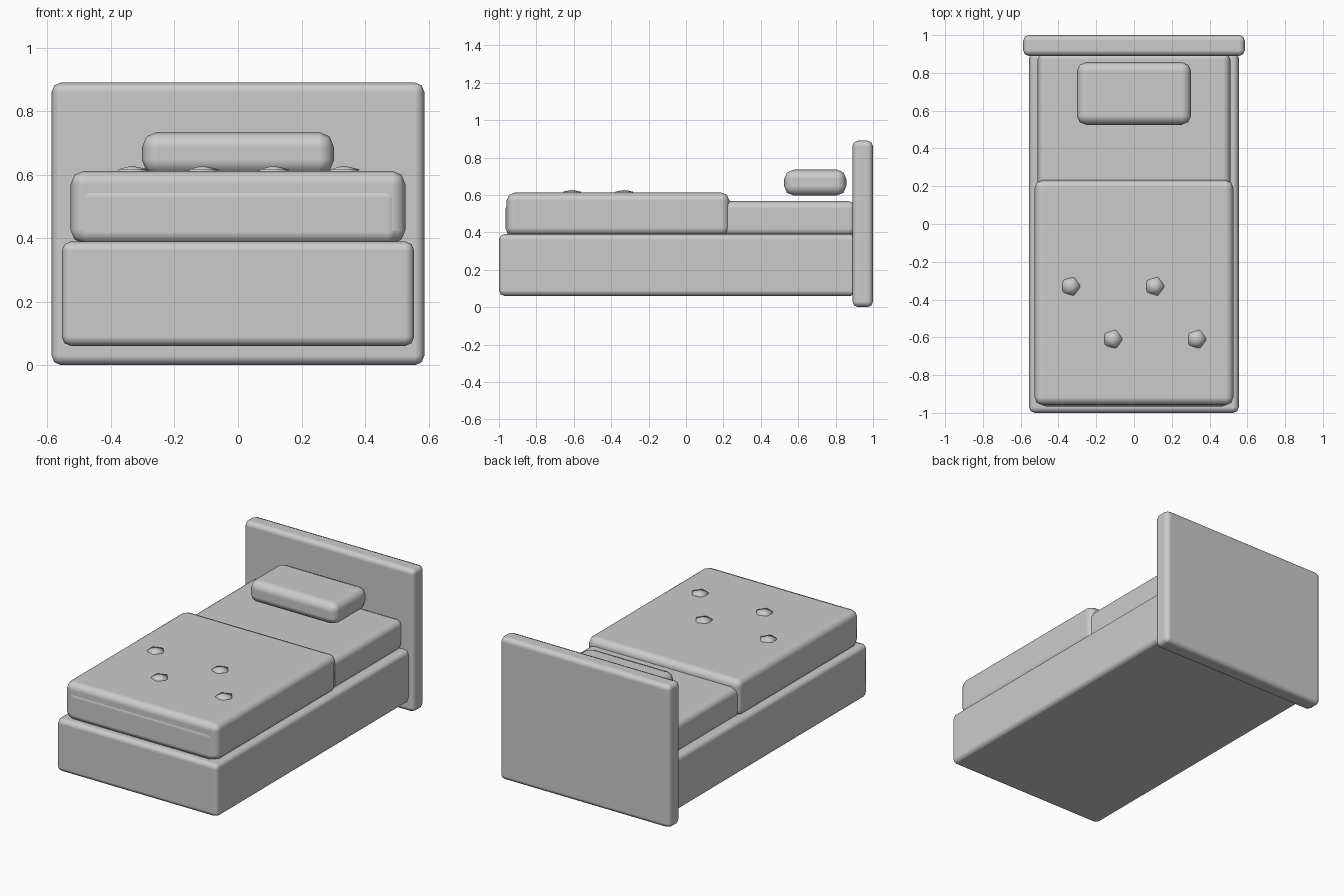
import bpy
import bmesh
from mathutils import Matrix

cube = bpy.data.objects.get("Cube")
if cube:
    bpy.data.objects.remove(cube, do_unlink=True)

# One plain grey for the whole bed
grey = bpy.data.materials.new("light_grey")
grey.use_nodes = True
grey.diffuse_color = (0.6, 0.6, 0.6, 1)
grey.node_tree.nodes["Principled BSDF"].inputs["Base Color"].default_value = (0.6, 0.6, 0.6, 1)


def add_object(name, bm):
    mesh = bpy.data.meshes.new(name)
    bm.to_mesh(mesh)
    bm.free()
    mesh.materials.append(grey)
    for face in mesh.polygons:
        face.use_smooth = True
    obj = bpy.data.objects.new(name, mesh)
    bpy.context.collection.objects.link(obj)
    return obj


def rounded_box(name, width, y_range, z_range, radius):
    """Box centred on x, with softly rounded edges."""
    (y0, y1), (z0, z1) = y_range, z_range
    bm = bmesh.new()
    place = Matrix.Translation((0, (y0 + y1) / 2, (z0 + z1) / 2))
    size = Matrix.Diagonal((width, y1 - y0, z1 - z0, 1))
    bmesh.ops.create_cube(bm, size=1, matrix=place @ size)
    obj = add_object(name, bm)
    bevel = obj.modifiers.new("rounded_edges", "BEVEL")
    bevel.width = radius
    bevel.segments = 2
    bevel.harden_normals = True
    return obj


# Frame
rounded_box("headboard", 1.174, (0.89, 1.0), (0.0, 0.89), 0.03)
rounded_box("bed_base", 1.11, (-1.0, 0.91), (0.06, 0.39), 0.03)

# Bedding: the mattress foot shows just in front of the blanket
rounded_box("mattress", 1.02, (-0.965, 0.91), (0.38, 0.567), 0.04)
rounded_box("blanket", 1.054, (-0.959, 0.232), (0.383, 0.612), 0.042)
rounded_box("pillow", 0.606, (0.525, 0.857), (0.597, 0.735), 0.05)

# Flattened faceted tufts, staggered in two rows on the blanket
tufts = [(-0.335, -0.33), (0.11, -0.33), (-0.112, -0.61), (0.332, -0.61)]
for number, (x, y) in enumerate(tufts, 1):
    bm = bmesh.new()
    shape = Matrix.Translation((x, y, 0.608)) @ Matrix.Diagonal((0.056, 0.056, 0.02, 1))
    bmesh.ops.create_icosphere(bm, subdivisions=1, radius=1, matrix=shape)
    add_object(f"blanket_tuft_{number}", bm)
